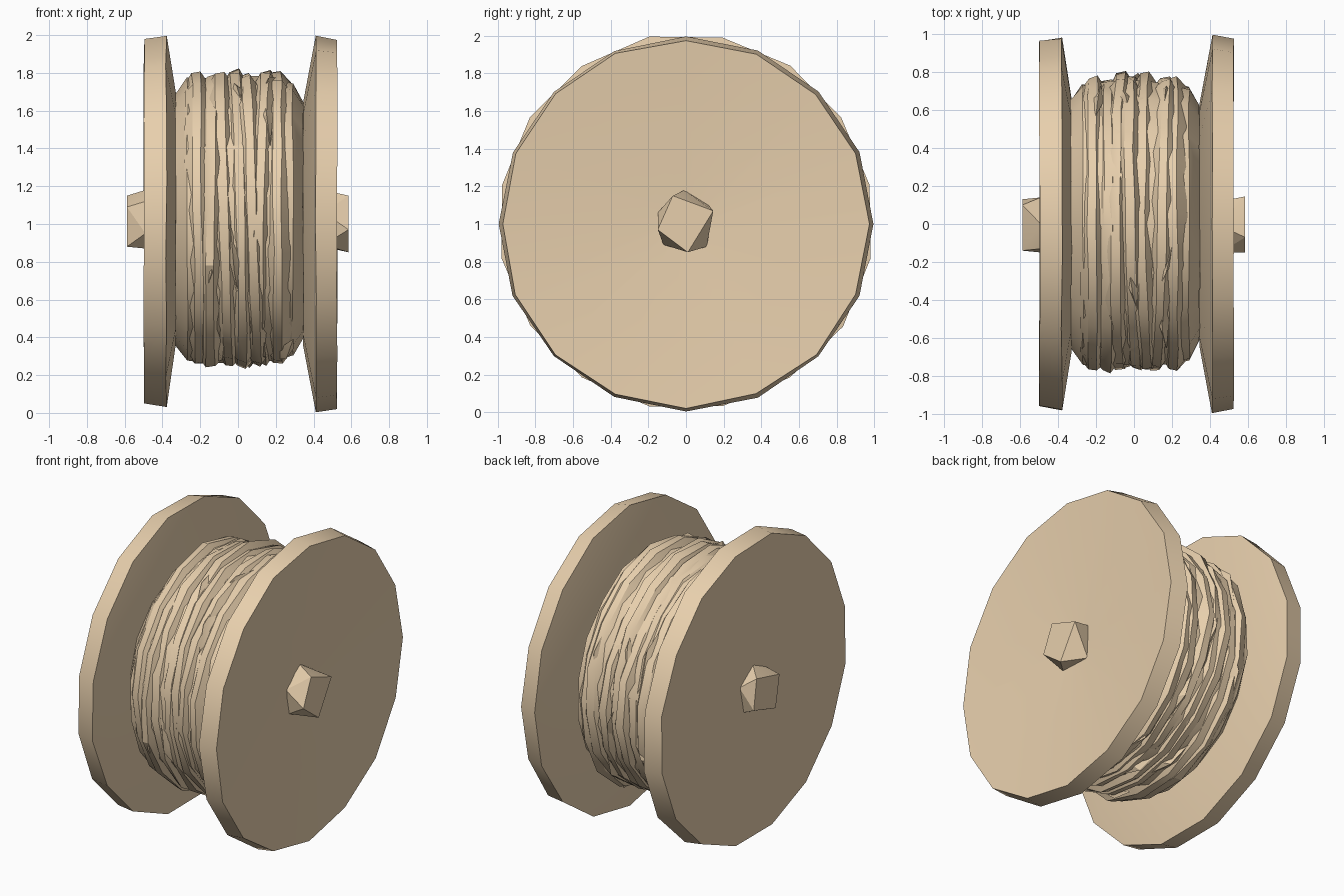
import bpy, bmesh, random
from math import sin, cos, pi, radians, atan2
from mathutils import Vector

random.seed(11)
old = bpy.data.objects.get("Cube")
if old:
    bpy.data.objects.remove(old, do_unlink=True)

tan = bpy.data.materials.new("tan_wood")
tan.use_nodes = True
colour = (0.81, 0.63, 0.42, 1)
tan.diffuse_color = colour
tan.node_tree.nodes["Principled BSDF"].inputs["Base Color"].default_value = colour


def finish(name, bm, angle=30):
    """Turn a bmesh into a named, smooth-by-angle object."""
    bmesh.ops.recalc_face_normals(bm, faces=bm.faces)
    mesh = bpy.data.meshes.new(name)
    bm.to_mesh(mesh)
    bm.free()
    mesh.materials.append(tan)
    ob = bpy.data.objects.new(name, mesh)
    bpy.context.collection.objects.link(ob)
    bpy.ops.object.select_all(action='DESELECT')
    ob.select_set(True)
    bpy.context.view_layer.objects.active = ob
    bpy.ops.object.shade_smooth_by_angle(angle=radians(angle))
    return ob


def polar(x, r, a, cz=1.0):
    """Point around the x axis; angle zero is straight down."""
    return Vector((x, r * sin(a), cz - r * cos(a)))


def lathe(name, profile, sides, turn=0.0, cz=1.0, jitter=0.0, closed=False):
    """Spin an (x, radius) profile round the drum axis."""
    bm = bmesh.new()
    rings = []
    for x, r in profile:
        rings.append([bm.verts.new(polar(
            x + random.uniform(-jitter, jitter) * 0.5,
            r + random.uniform(-jitter, jitter),
            turn + 2 * pi * i / sides, cz)) for i in range(sides)])
    pairs = list(zip(rings, rings[1:]))
    if closed:
        pairs.append((rings[-1], rings[0]))
    else:
        bm.faces.new(rings[0])
        bm.faces.new(rings[-1])
    for a, b in pairs:
        for i in range(sides):
            j = (i + 1) % sides
            bm.faces.new((a[i], a[j], b[j], b[i]))
    return finish(name, bm)


# Flanges, sloping towards the winding; the left one is slightly dished
lathe("right_flange", [(-0.497, 0.98), (-0.38, 0.998), (-0.33, 0.68)],
      16, turn=pi / 16, cz=1.013, jitter=0.006)
lathe("left_flange", [(0.46, 0.13), (0.525, 0.978), (0.412, 0.994), (0.345, 0.64)],
      16, jitter=0.005)

# Core under the winding
lathe("core", [(-0.335, 0.66), (-0.27, 0.745), (-0.12, 0.755), (0.05, 0.76),
               (0.2, 0.75), (0.29, 0.725), (0.345, 0.63)],
      18, cz=1.025, jitter=0.01)

# Rope turns that wander sideways and dive under one another
for n in range(7):
    x0 = -0.21 + n * 0.07
    size = 0.787 - 0.04 * abs(x0)
    slant = random.uniform(-0.035, 0.035)
    phase = random.uniform(0, 2 * pi)
    waves = random.choice((1, 2, 3))
    section = [(-0.07, 0.715), (-0.025, size - 0.008), (0.02, size), (0.07, 0.715)]
    ring = lathe("rope_turn_%d" % (n + 1), [(x0 + x, r) for x, r in section],
                 17, turn=phase, cz=1.025, jitter=0.012, closed=True)
    for v in ring.data.vertices:
        a = atan2(v.co.y, v.co.z - 1.025)
        swell = 1 + 0.016 * sin(waves * a + phase)
        v.co.y *= swell
        v.co.z = 1.025 + (v.co.z - 1.025) * swell
        v.co.x += slant * cos(a - phase)

# Loose slivers of rope lying over the turns
for n in range(16):
    a = random.uniform(0, 2 * pi)
    x = random.uniform(-0.2, 0.26)
    half = random.uniform(0.15, 0.3)
    wide = random.uniform(0.025, 0.045)
    lean = random.uniform(-0.05, 0.05)
    bm = bmesh.new()
    corners = [(x - lean, 0.755, a - half), (x + lean, 0.765, a + half),
               (x - wide, 0.75, a), (x + wide, 0.75, a), (x, 0.798, a + half / 4)]
    pts = [bm.verts.new(polar(*c, cz=1.025)) for c in corners]
    bmesh.ops.convex_hull(bm, input=pts)
    finish("rope_sliver_%d" % (n + 1), bm)


def axle_end(name, inner, outer, base, tip):
    """Chipped stub: a rough polygon narrowing to a four-cornered tip."""
    bm = bmesh.new()
    pts = [bm.verts.new((inner, y, z)) for y, z in base]
    pts += [bm.verts.new((outer, y, z)) for y, z in tip]
    bmesh.ops.convex_hull(bm, input=pts)
    finish(name, bm, 20)


axle_end("left_axle_end", 0.455, 0.585,
         [(-0.01, 1.18), (0.12, 1.10), (0.11, 0.88), (-0.12, 0.89), (-0.15, 1.06)],
         [(-0.07, 1.15), (0.145, 1.07), (0.01, 0.85), (-0.15, 0.97)])
axle_end("right_axle_end", -0.49, -0.588,
         [(0, 1.18), (0.14, 1.08), (0.1, 0.9), (-0.03, 0.87), (-0.15, 0.95), (-0.13, 1.12)],
         [(0.1, 1.15), (-0.14, 1.09), (-0.1, 0.88), (0.13, 0.95)])
